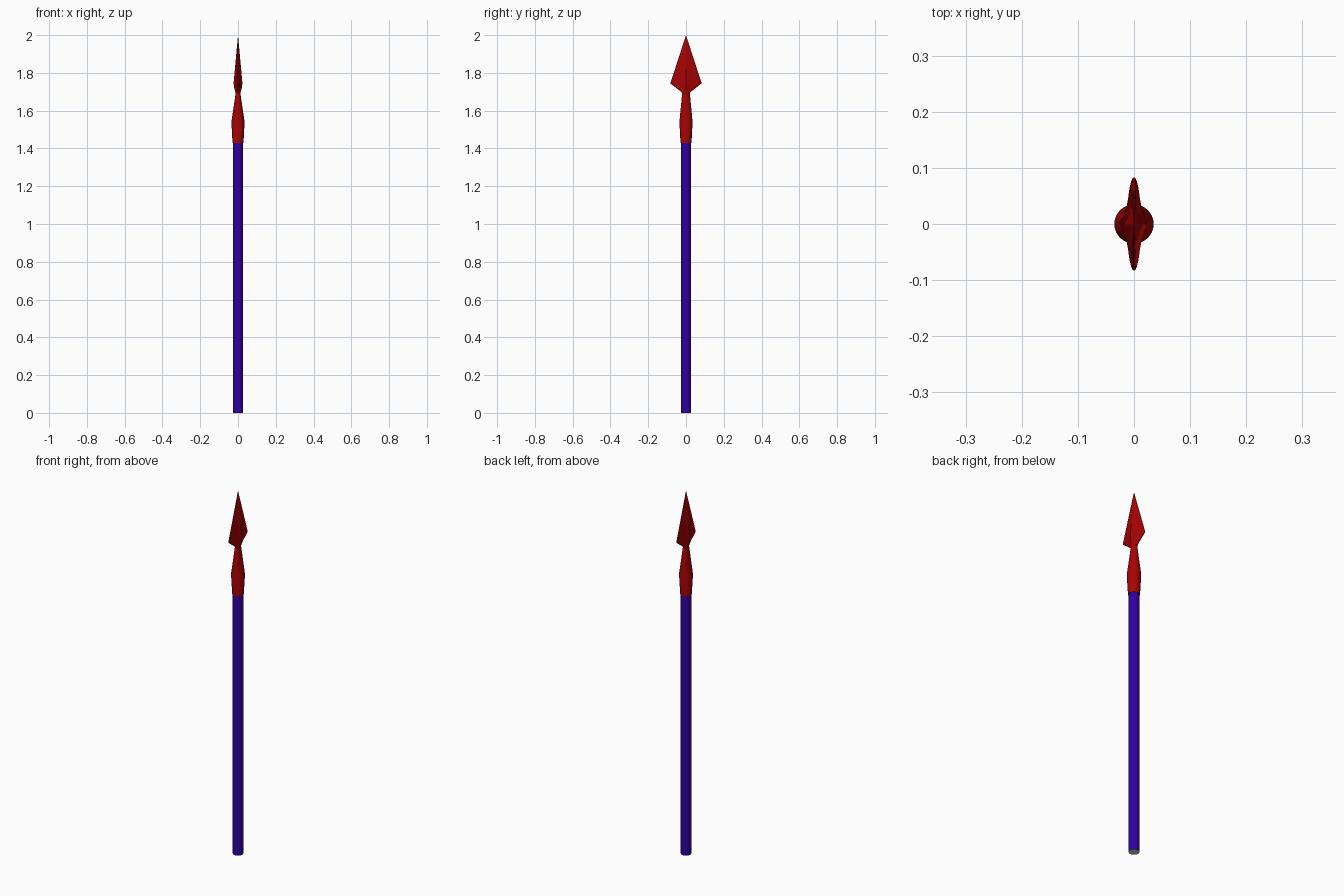
import bpy, bmesh, math

if "Cube" in bpy.data.objects:
    bpy.data.objects.remove(bpy.data.objects["Cube"])

N = 32


def material(name, rgb):
    m = bpy.data.materials.new(name)
    m.diffuse_color = (*rgb, 1)
    m.use_nodes = True
    m.node_tree.nodes["Principled BSDF"].inputs["Base Color"].default_value = m.diffuse_color
    return m


def loft(name, rings, mat=None, tip=None, cap=True):
    """Skin a stack of rings (each a list of N points), optionally ending in a point."""
    bm = bmesh.new()
    loops = [[bm.verts.new(p) for p in ring] for ring in rings]
    for a, b in zip(loops, loops[1:]):
        for i in range(N):
            j = (i + 1) % N
            bm.faces.new((a[i], a[j], b[j], b[i]))
    if tip:
        t = bm.verts.new(tip)
        for i in range(N):
            bm.faces.new((loops[-1][i], loops[-1][(i + 1) % N], t))
    if cap:
        bm.faces.new(loops[0][::-1])
    me = bpy.data.meshes.new(name)
    bm.to_mesh(me)
    bm.free()
    ob = bpy.data.objects.new(name, me)
    bpy.context.collection.objects.link(ob)
    if mat:
        me.materials.append(mat)
    bpy.ops.object.select_all(action='DESELECT')
    ob.select_set(True)
    bpy.context.view_layer.objects.active = ob
    bpy.ops.object.shade_smooth_by_angle(angle=math.radians(30))
    return ob


def ellipse(z, rx, ry):
    return [(rx * math.cos(2 * math.pi * i / N), ry * math.sin(2 * math.pi * i / N), z)
            for i in range(N)]


def blade_ring(z, ridge, edge, ry):
    """Thin ellipse with a raised ridge along its middle."""
    pts = []
    for i in range(N):
        a = 2 * math.pi * i / N
        c, s = math.cos(a), math.sin(a)
        x = c * (edge + (ridge - edge) * max(0, 1 - abs(s) / 0.45))
        pts.append((x, ry * s, z))
    return pts


red = material("red", (0.4, 0.001, 0.001))
violet = material("violet", (0.03, 0.0, 0.36))

# Shaft and its bare end
loft("shaft", [ellipse(0, 0.0265, 0.0265), ellipse(1.45, 0.0265, 0.0265)], violet, cap=False)
loft("shaft_end", [ellipse(0, 0.0265, 0.0265)])

# Spearhead: round socket, flattened neck, then the blade
loft("spearhead", [
    ellipse(1.43, 0.029, 0.029),
    ellipse(1.54, 0.035, 0.035),
    ellipse(1.695, 0.012, 0.02),
    blade_ring(1.715, 0.019, 0.011, 0.045),
    blade_ring(1.744, 0.0235, 0.0125, 0.083),
], red, tip=(0, 0, 2))
